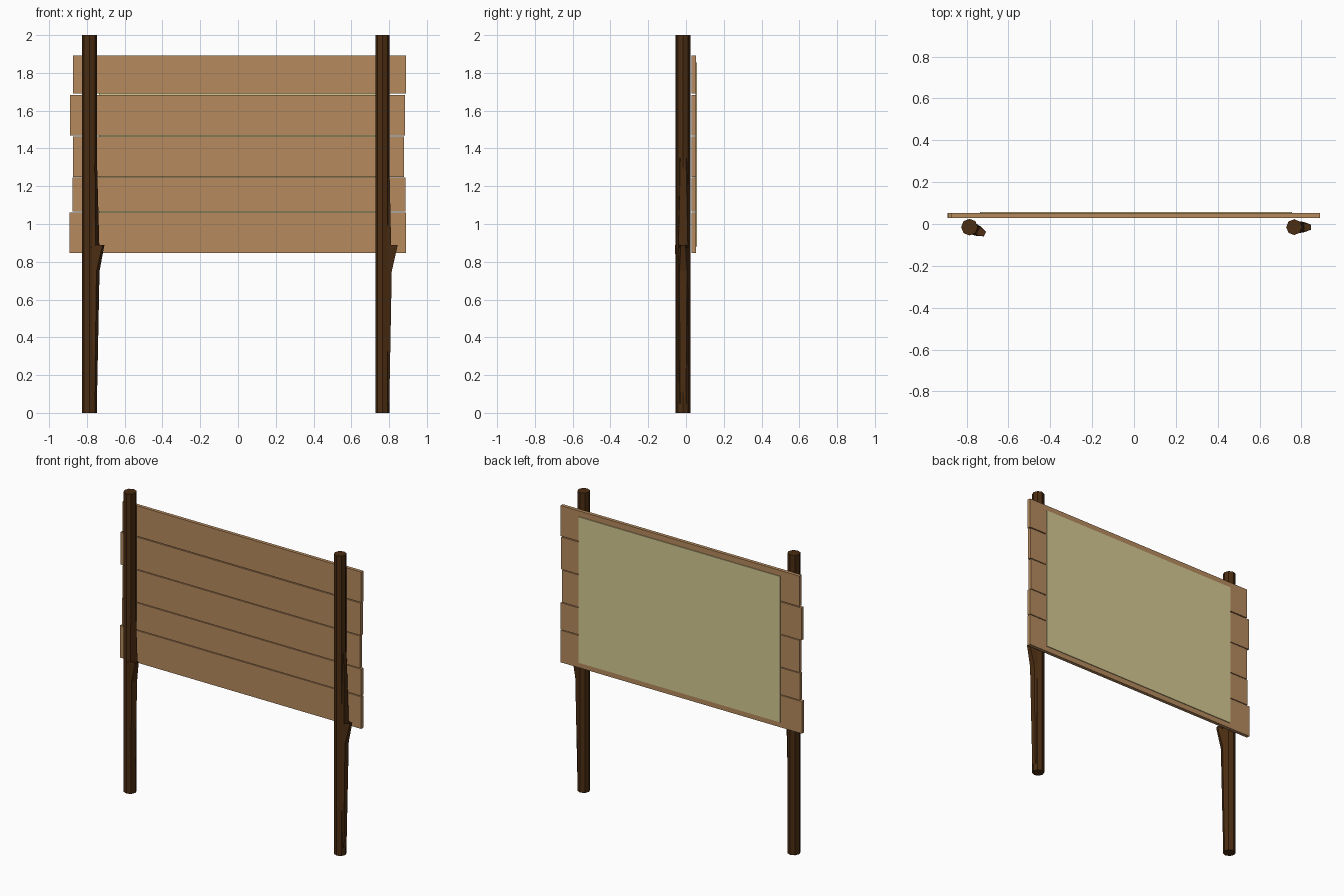
import bpy, bmesh, math
from mathutils import Matrix

if "Cube" in bpy.data.objects:
    bpy.data.objects.remove(bpy.data.objects["Cube"])


def material(name, rgb):
    m = bpy.data.materials.new(name)
    m.diffuse_color = (*rgb, 1)
    m.use_nodes = True
    m.node_tree.nodes["Principled BSDF"].inputs["Base Color"].default_value = m.diffuse_color
    return m


dark_wood = material("dark wood", (0.07, 0.026, 0.006))
plank_wood = material("plank wood", (0.47, 0.255, 0.112))
paper = material("paper", (0.66, 0.59, 0.285))


def finish(name, bm, mat):
    bmesh.ops.recalc_face_normals(bm, faces=bm.faces)
    me = bpy.data.meshes.new(name)
    bm.to_mesh(me)
    bm.free()
    me.materials.append(mat)
    ob = bpy.data.objects.new(name, me)
    bpy.context.collection.objects.link(ob)
    return ob


def box(name, x0, x1, y0, y1, z0, z1, mat):
    bm = bmesh.new()
    bmesh.ops.create_cube(bm, size=1)
    bmesh.ops.scale(bm, vec=(x1 - x0, y1 - y0, z1 - z0), verts=bm.verts)
    bmesh.ops.translate(bm, vec=((x0 + x1) / 2, (y0 + y1) / 2, (z0 + z1) / 2), verts=bm.verts)
    return finish(name, bm, mat)


def post(name, x, y, r):
    bm = bmesh.new()
    bmesh.ops.create_cone(bm, cap_ends=True, segments=8, radius1=r, radius2=r, depth=2,
                          matrix=Matrix.Translation((x, y, 1)))
    return finish(name, bm, dark_wood)


# snapped branch: (reach from post axis, height, half width) going up the post
STUB = [(0.036, 0.05, 0.015), (0.049, 0.75, 0.02), (0.081, 0.89, 0.012),
        (0.046, 0.872, 0.025), (0.036, 1.35, 0.015)]


def branch_stub(name, x, y, angle):
    bm = bmesh.new()
    rings = []
    for r, z, w in STUB:
        pts = [(0.01, -0.03), (r, -w), (r, w), (0.01, 0.03)]
        rings.append([bm.verts.new((a, b, z)) for a, b in pts])
    for lo, hi in zip(rings, rings[1:]):
        for i in range(4):
            j = (i + 1) % 4
            bm.faces.new((lo[i], lo[j], hi[j], hi[i]))
    bm.faces.new(rings[0])
    bm.faces.new(rings[-1])
    bm.transform(Matrix.Translation((x, y, 0)) @ Matrix.Rotation(angle, 4, 'Z'))
    return finish(name, bm, dark_wood)


# posts with branch stubs
for side, x, r, ang in (("left", -0.786, 0.04, -24), ("right", 0.765, 0.038, 0)):
    post(side + "_post", x, -0.015, r)
    branch_stub(side + "_branch_stub", x, -0.015, math.radians(ang))

# horizontal planks, bottom to top
PLANKS = [(-0.892, 0.889, 0.847, 1.061), (-0.877, 0.888, 1.066, 1.245),
          (-0.873, 0.88, 1.25, 1.464), (-0.889, 0.885, 1.469, 1.684),
          (-0.873, 0.889, 1.69, 1.893)]
for i, (x0, x1, z0, z1) in enumerate(PLANKS):
    box(f"plank_{i + 1}", x0, x1, 0.029, 0.052, z0, z1, plank_wood)

# paper sheet on the back
box("notice_sheet", -0.735, 0.755, 0.051, 0.057, 0.882, 1.855, paper)
